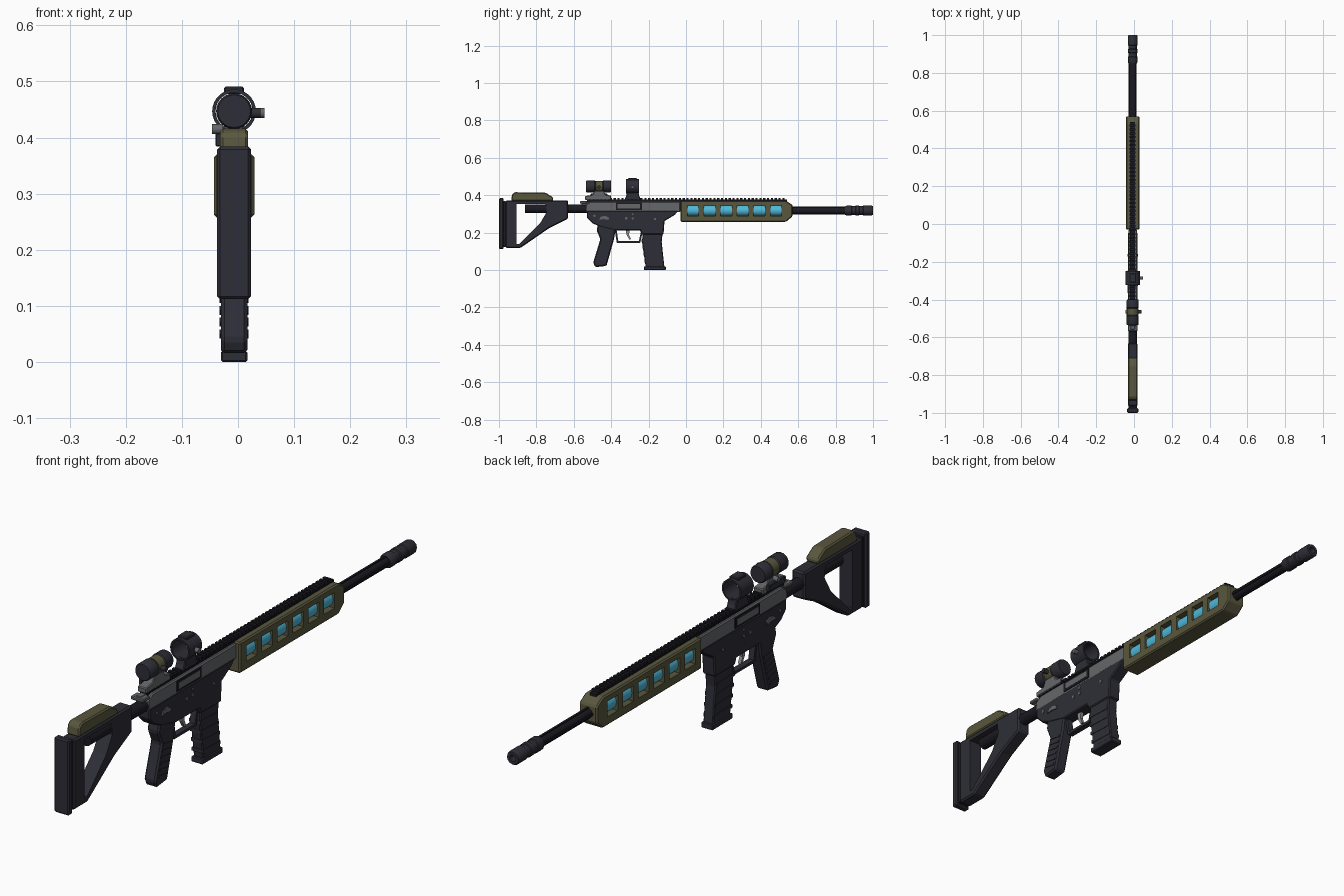
import bpy, bmesh, math
from mathutils import Matrix, Vector

if "Cube" in bpy.data.objects:
    bpy.data.objects.remove(bpy.data.objects["Cube"])

CX, BORE, SIGHT = -0.007, 0.318, 0.447   # centre plane, barrel height, sight height


def material(name, rgb):
    m = bpy.data.materials.new(name)
    m.diffuse_color = (*rgb, 1)
    m.use_nodes = True
    m.node_tree.nodes["Principled BSDF"].inputs["Base Color"].default_value = m.diffuse_color
    return m


DARK = material("dark_polymer", (0.027, 0.027, 0.038))
BLACK = material("black_metal", (0.011, 0.010, 0.015))
OLIVE = material("olive", (0.100, 0.095, 0.047))
GREY = material("grey_metal", (0.13, 0.135, 0.14))
SILVER = material("light_metal", (0.27, 0.27, 0.28))
CYAN = material("cyan", (0.08, 0.48, 0.70))


def finish(name, bm, mat, bevel=0.0, smooth=False):
    bmesh.ops.recalc_face_normals(bm, faces=bm.faces)
    me = bpy.data.meshes.new(name)
    bm.to_mesh(me)
    bm.free()
    me.materials.append(mat)
    ob = bpy.data.objects.new(name, me)
    bpy.context.collection.objects.link(ob)
    bpy.ops.object.select_all(action='DESELECT')
    bpy.context.view_layer.objects.active = ob
    ob.select_set(True)
    if bevel:
        b = ob.modifiers.new("bevel", 'BEVEL')
        b.width, b.segments, b.limit_method = bevel, 1, 'ANGLE'
        bpy.ops.object.modifier_apply(modifier="bevel")
    if smooth:
        bpy.ops.object.shade_smooth_by_angle(angle=math.radians(35))
    return ob


def slab(name, pts, half, mat, bevel=0.0, x=CX):
    """Side profile of (y, z) points, extruded across x."""
    bm = bmesh.new()
    f = bm.faces.new([bm.verts.new((x - half, y, z)) for y, z in pts])
    r = bmesh.ops.extrude_face_region(bm, geom=[f])
    bmesh.ops.translate(bm, vec=(2 * half, 0, 0),
                        verts=[v for v in r['geom'] if isinstance(v, bmesh.types.BMVert)])
    return finish(name, bm, mat, bevel)


def boxes(name, items, mat, bevel=0.0):
    """Boxes as (x, half width, y0, y1, z0, z1)."""
    bm = bmesh.new()
    for x, h, y0, y1, z0, z1 in items:
        m = Matrix.LocRotScale(Vector((x, (y0 + y1) / 2, (z0 + z1) / 2)), None,
                               Vector((2 * h, y1 - y0, z1 - z0)))
        bmesh.ops.create_cube(bm, size=1, matrix=m)
    return finish(name, bm, mat, bevel)


def lathe(name, prof, z, mat, sides=20, closed=False, x=CX):
    """Profile of (y, radius) points spun about a line along y."""
    bm = bmesh.new()
    rings = []
    for y, r in prof:
        rings.append([bm.verts.new((x + r * math.cos(2 * math.pi * i / sides), y,
                                    z + r * math.sin(2 * math.pi * i / sides)))
                      for i in range(sides)])
    pairs = list(zip(rings, rings[1:])) + ([(rings[-1], rings[0])] if closed else [])
    for a, b in pairs:
        for i in range(sides):
            j = (i + 1) % sides
            bm.faces.new((a[i], a[j], b[j], b[i]))
    if not closed:
        bm.faces.new(rings[0])
        bm.faces.new(rings[-1])
    return finish(name, bm, mat, smooth=True)


def pegs(name, items, mat, sides=12):
    """Cylinders along x as (x0, x1, y, z, radius)."""
    bm = bmesh.new()
    for x0, x1, y, z, r in items:
        m = Matrix.Translation(((x0 + x1) / 2, y, z)) @ Matrix.Rotation(math.pi / 2, 4, 'Y')
        bmesh.ops.create_cone(bm, cap_ends=True, segments=sides, radius1=r, radius2=r,
                              depth=x1 - x0, matrix=m)
    return finish(name, bm, mat, smooth=True)


def cut(ob, cutter):
    m = ob.modifiers.new("cut", 'BOOLEAN')
    m.operation, m.solver, m.object = 'DIFFERENCE', 'EXACT', cutter
    bpy.context.view_layer.objects.active = ob
    bpy.ops.object.modifier_apply(modifier="cut")
    bpy.data.objects.remove(cutter)


# Stock: open frame, butt pad, cheek rest and tube
stock = slab("stock_frame", [(-.965, .372), (-.63, .372), (-.63, .275), (-.73, .225),
                             (-.885, .118), (-.965, .118)], .026, DARK, .006)
cut(stock, slab("stock_hole", [(-.905, .352), (-.75, .352), (-.745, .31), (-.78, .25),
                               (-.89, .14), (-.905, .14)], .1, DARK))
boxes("butt_pad", [(CX, .03, -1, -.975, .112, .384)], DARK, .005)
boxes("butt_spacer", [(CX, .022, -.976, -.964, .122, .37)], BLACK)
slab("cheek_rest", [(-.935, .37), (-.93, .405), (-.915, .416), (-.75, .413), (-.71, .388),
                    (-.71, .37)], .025, OLIVE, .005)
lathe("stock_tube", [(-.86, .022), (-.5, .022)], .327, BLACK)

# Receiver
slab("lower_receiver", [(-.53, .318), (-.04, .318), (-.06, .295), (-.115, .262), (-.12, .19),
                        (-.237, .19), (-.245, .212), (-.38, .212), (-.46, .232),
                        (-.5, .25), (-.53, .28)], .025, DARK, .004)
slab("upper_receiver", [(-.535, .31), (-.03, .31), (-.03, .366), (-.51, .366), (-.535, .35)],
     .023, GREY, .004)
boxes("charging_handle", [(CX, .026, -.568, -.53, .355, .368),
                          (CX, .012, -.56, -.5, .345, .37)], GREY, .003)
sides = [(CX + s * .0232, s) for s in (-1, 1)]
boxes("port_frame", [(x, .0025, -.375, -.235, .321, .360) for x, s in sides], BLACK)
boxes("port_cover", [(x + s * .001, .0025, -.365, -.245, .329, .352) for x, s in sides], GREY)
pegs("receiver_pins", [(CX - .028, CX + .028, y, z, r) for y, z, r in
                       ((-.32, .276, .007), (-.285, .276, .006), (-.285, .298, .005),
                        (-.165, .272, .006), (-.49, .29, .006))], GREY)
for x, s in sides:
    slab("selector_lever", [(-.465, .27), (-.455, .285), (-.43, .29), (-.41, .278),
                            (-.415, .268), (-.44, .272)], .003, GREY, x=x + s * .003)

# Grip with side ridges
slab("grip", [(-.47, .245), (-.375, .225), (-.385, .165), (-.425, .022), (-.485, .015),
              (-.496, .04), (-.458, .165), (-.478, .212)], .0235, DARK, .006)
for i in range(6):
    z = .05 + i * .021
    y = -.495 + (z - .04) * .3
    slab("grip_ridge", [(y + .012, z), (y + .058, z - .008), (y + .06, z), (y + .014, z + .008)],
         .0258, DARK)

# Trigger and guard
slab("trigger_guard", [(-.382, .22), (-.37, .145), (-.245, .145), (-.232, .2), (-.242, .2),
                       (-.252, .155), (-.362, .155), (-.372, .22)], .011, DARK)
slab("trigger", [(-.322, .215), (-.3, .215), (-.305, .188), (-.294, .165), (-.303, .163),
                 (-.318, .188)], .006, SILVER)

# Magazine with bands and base
slab("magazine", [(-.232, .2), (-.125, .2), (-.13, .15), (-.115, .012), (-.215, .012),
                  (-.235, .15)], .0205, DARK, .004)
for i in range(4):
    z = .04 + i * .037
    y = -.219 - (z - .012) * .13
    slab("magazine_band", [(y, z), (y + .102, z - .004), (y + .102, z + .008), (y, z + .012)],
         .0222, DARK)
boxes("magazine_base", [(CX, .0235, -.225, -.108, 0, .02)], DARK, .003)

# Handguard with windows and glowing core
guard = slab("handguard", [(-.03, .258), (.535, .258), (.57, .287), (.57, .348), (.535, .370),
                           (-.03, .370)], .036, OLIVE, .005)
cut(guard, boxes("window_cutters", [(CX, .1, .008 + i * .0885, .068 + i * .0885, .29, .346)
                                    for i in range(6)], OLIVE))
lathe("cyan_core", [(-.02, .030), (.55, .030)], BORE, CYAN, 24)

# Top rail
boxes("rail_base", [(CX, .013, -.53, .54, .362, .376)], BLACK)
boxes("rail_teeth", [(CX, .016, y, y + .011, .372, .385)
                     for y in (-.53 + i * .0205 for i in range(52))], BLACK)

# Barrel and muzzle
lathe("barrel", [(.5, .018), (.87, .018)], BORE, BLACK, 16)
boxes("barrel_ribs", [(CX, .004, .56, .85, BORE - .021, BORE + .021),
                      (CX, .021, .56, .85, BORE - .004, BORE + .004)], BLACK)
lathe("muzzle_device", [(.85, .022), (.858, .026), (.885, .026), (.888, .023), (.905, .023),
                        (.908, .026), (.925, .026), (.928, .023), (.945, .023), (.948, .026),
                        (.994, .026), (1, .023), (1, .012), (.97, .012)], BORE, DARK, 12)

# Rear magnifier on its grey mount
lathe("magnifier", [(-.535, .029), (-.53, .032), (-.488, .032), (-.48, .026), (-.45, .026),
                    (-.442, .032), (-.405, .032), (-.4, .029)], SIGHT, DARK, 24)
lathe("magnifier_ring", [(-.482, .030), (-.447, .030)], SIGHT, OLIVE, 24)
slab("magnifier_mount", [(-.54, .375), (-.4, .375), (-.4, .398), (-.43, .402), (-.44, .424),
                         (-.49, .424), (-.5, .402), (-.54, .395)], .018, GREY, .003)
boxes("mount_clamp", [(CX - .026, .007, -.51, -.42, .384, .408)], DARK, .002)
pegs("mount_knob", [(CX - .039, CX - .02, -.465, .415, .009)], GREY)
pegs("magnifier_knob", [(CX + .025, CX + .047, -.465, SIGHT - .003, .009)], DARK)

# Open ring sight
lathe("ring_sight", [(-.322, .039), (-.25, .039), (-.25, .033), (-.322, .033)], SIGHT, DARK,
      28, closed=True)
boxes("ring_sight_cap", [(CX, .018, -.31, -.262, .478, .491)], DARK, .003)
slab("ring_sight_mount", [(-.33, .375), (-.24, .375), (-.25, .395), (-.255, .416),
                          (-.315, .416), (-.32, .395)], .018, DARK, .003)
pegs("ring_sight_knob", [(CX + .037, CX + .054, -.286, SIGHT - .003, .009)], GREY)
